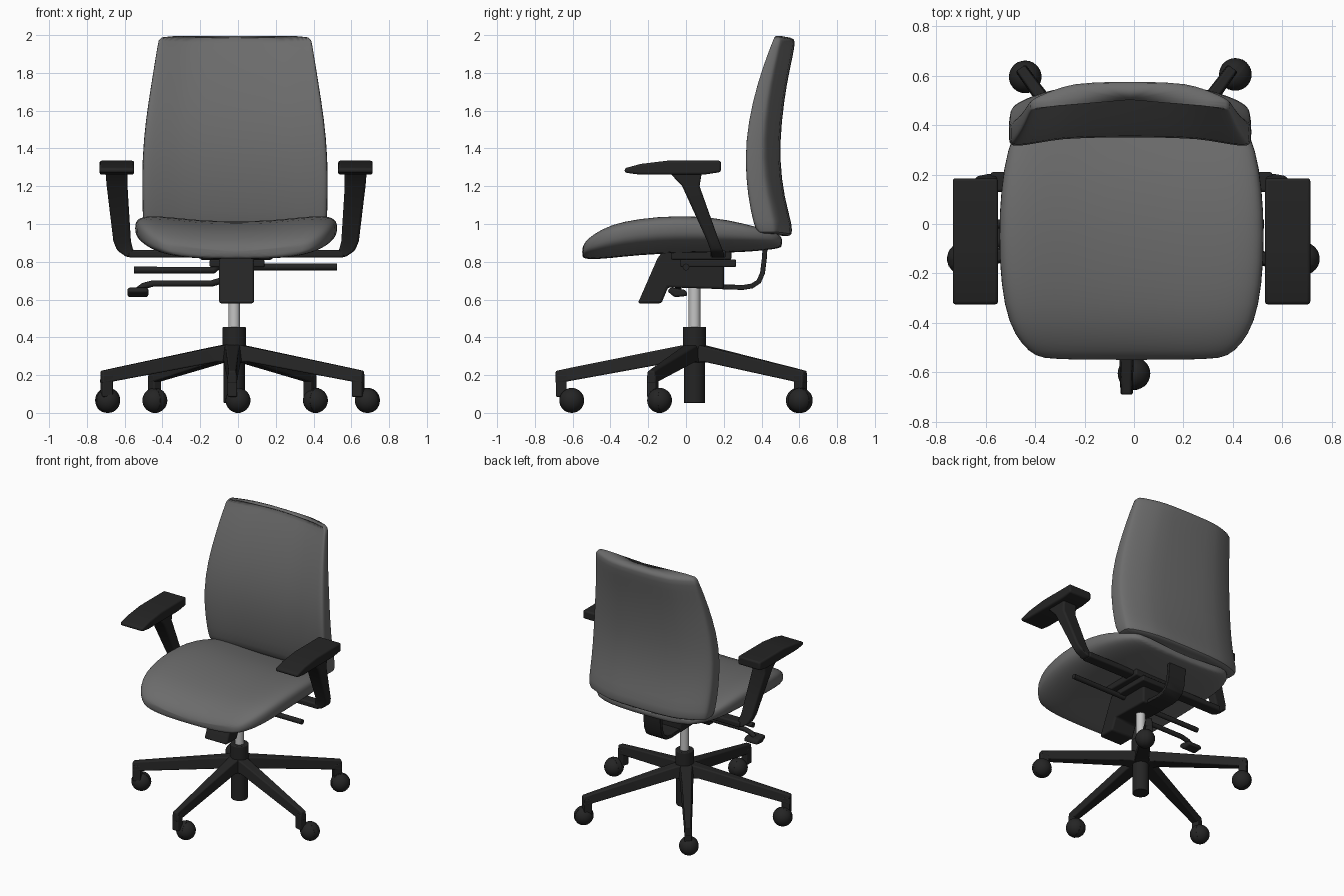
import bpy, bmesh, math
from mathutils import Matrix, Vector

if "Cube" in bpy.data.objects:
    bpy.data.objects.remove(bpy.data.objects["Cube"])


def material(name, rgb):
    m = bpy.data.materials.new(name)
    m.use_nodes = True
    m.diffuse_color = (*rgb, 1)
    m.node_tree.nodes["Principled BSDF"].inputs["Base Color"].default_value = (*rgb, 1)
    return m


FABRIC = material("grey fabric", (0.15, 0.15, 0.15))
PLASTIC = material("black plastic", (0.018, 0.018, 0.018))
STEEL = material("light steel", (0.55, 0.55, 0.55))
CX, CY = -0.02, 0.045   # column axis


def finish(bm, name, mat, bevel=0, subdiv=0, angle=35):
    bmesh.ops.recalc_face_normals(bm, faces=bm.faces)
    me = bpy.data.meshes.new(name)
    bm.to_mesh(me)
    bm.free()
    me.materials.append(mat)
    ob = bpy.data.objects.new(name, me)
    bpy.context.collection.objects.link(ob)
    if bevel:
        mod = ob.modifiers.new("Bevel", 'BEVEL')
        mod.width, mod.segments, mod.limit_method = bevel, 3, 'ANGLE'
    if subdiv:
        mod = ob.modifiers.new("Subdivision", 'SUBSURF')
        mod.levels = mod.render_levels = subdiv
    bpy.ops.object.select_all(action='DESELECT')
    ob.select_set(True)
    bpy.context.view_layer.objects.active = ob
    bpy.ops.object.shade_smooth_by_angle(angle=math.radians(angle))
    return ob


def loft(name, rings, mat, **kw):
    """Skin a list of equal-length point rings and cap both ends."""
    bm = bmesh.new()
    vs = [[bm.verts.new(p) for p in ring] for ring in rings]
    n = len(vs[0])
    for a, b in zip(vs, vs[1:]):
        for i in range(n):
            j = (i + 1) % n
            bm.faces.new((a[i], a[j], b[j], b[i]))
    bm.faces.new(vs[0])
    bm.faces.new(vs[-1])
    return finish(bm, name, mat, **kw)


def prism(name, profile, x0, x1, mat=PLASTIC, **kw):
    """Extrude a side profile of (y, z) points from x0 to x1."""
    return loft(name, [[(x, y, z) for y, z in profile] for x in (x0, x1)], mat, **kw)


def box(name, x, y, z, **kw):
    return prism(name, [(y[0], z[0]), (y[1], z[0]), (y[1], z[1]), (y[0], z[1])], *x, **kw)


def cylinder(name, x, y, z0, z1, r, mat, bevel=0):
    bm = bmesh.new()
    bmesh.ops.create_cone(bm, cap_ends=True, segments=32, radius1=r, radius2=r, depth=z1 - z0,
                          matrix=Matrix.Translation((x, y, (z0 + z1) / 2)))
    return finish(bm, name, mat, bevel=bevel)


def rod(name, points, r):
    cu = bpy.data.curves.new(name, 'CURVE')
    cu.dimensions, cu.bevel_depth, cu.bevel_resolution, cu.use_fill_caps = '3D', r, 4, True
    sp = cu.splines.new('POLY')
    sp.points.add(len(points) - 1)
    for p, co in zip(sp.points, points):
        p.co = (*co, 1)
    cu.materials.append(PLASTIC)
    bpy.context.collection.objects.link(bpy.data.objects.new(name, cu))


def oval(power, count=32):
    """Unit superellipse points."""
    pts = []
    for i in range(count):
        a = 2 * math.pi * (i + 0.5) / count
        c, s = math.cos(a), math.sin(a)
        pts.append((math.copysign(abs(c) ** (2 / power), c), math.copysign(abs(s) ** (2 / power), s)))
    return pts


# Seat cushion: cross-sections from front to rear (y, half width, top, bottom)
rings = []
for y, w, top, bot in [(-0.55, .33, .855, .825), (-.535, .39, .89, .815), (-.49, .445, .925, .812),
                       (-.4, .50, .972, .818), (-.25, .53, 1.0, .835), (-.05, .54, 1.015, .845),
                       (.15, .53, 1.005, .845), (.3, .505, .975, .85), (.42, .455, .945, .86),
                       (.49, .39, .925, .87), (.51, .34, .91, .88)]:
    mid, h = (top + bot) / 2, (top - bot) / 2
    rings.append([(-.01 + w * u, y, mid + h * v + (.05 + .03 * v) * (w * u / .53) ** 2)
                  for u, v in oval(3)])
loft("seat_cushion", rings, FABRIC, subdiv=1, angle=70)

# Backrest: cross-sections from bottom to top (z, half width, front y at the sides, thickness)
rings = []
for z, w, yf, th in [(.945, .45, .40, .07), (.952, .48, .36, .13), (1.0, .488, .335, .16),
                     (1.15, .492, .305, .145), (1.35, .492, .29, .135), (1.55, .474, .31, .125),
                     (1.75, .442, .362, .1), (1.9, .418, .417, .078), (1.98, .404, .452, .058),
                     (2.0, .395, .462, .035)]:
    rings.append([(-.016 + w * u, yf + th / 2 * (1 + v) + (.08 + .01 * v) * (1 - u * u),
                   z - .015 * (1 - u * u)) for u, v in oval(6)])
loft("backrest", rings, FABRIC, subdiv=1, angle=60)

# Armrests, mirrored left and right
pad = [(-.325, 1.272), (-.325, 1.295), (-.24, 1.318), (-.1, 1.335), (.185, 1.335),
       (.185, 1.275), (.1, 1.262), (-.25, 1.262)]
for side, s in (("left", 1), ("right", -1)):
    def mx(x):
        return -.01 + s * x
    prism(side + "_arm_pad", pad, mx(.54), mx(.723), bevel=.018)
    post = [(1.28, .575, .692, -.095, .085), (1.2, .575, .685, -.02, .072),
            (.91, .557, .65, .112, .175), (.86, .545, .63, .13, .195), (.825, .50, .58, .135, .205)]
    loft(side + "_arm_post", [[(mx(a), c, z), (mx(b), c, z), (mx(b), d, z), (mx(a), d, z)]
                              for z, a, b, c, d in post], PLASTIC, bevel=.012)
    box(side + "_arm_bar", (mx(.1), mx(.57)), (.13, .21), (.822, .862), bevel=.01)

# Tilt mechanism under the seat
prism("tilt_housing", [(-.255, .58), (-.13, .58), (-.095, .665), (.2, .655), (.2, .84),
                       (0, .865), (-.115, .865), (-.15, .82)], -.1, .085, bevel=.012)
box("seat_carrier", (-.2, .18), (-.08, .24), (.81, .86), bevel=.01)
box("tilt_plate", (-.15, .14), (-.03, .265), (.772, .812), bevel=.008)

# Bent bar that carries the backrest
path = [Vector(p) for p in [(.18, .668), (.3, .664), (.35, .672), (.385, .695), (.405, .74),
                            (.415, .82), (.42, .9), (.46, 1.02)]]
outer, inner = [], []
for i, p in enumerate(path):
    t = (path[min(i + 1, len(path) - 1)] - path[max(i - 1, 0)]).normalized()
    n = Vector((t.y, -t.x)) * .013
    outer.append(p + n)
    inner.append(p - n)
prism("back_support_bar", outer + inner[::-1], CX - .07, CX + .07, bevel=.004)

# Adjustment levers
rod("upper_right_lever", [(-.09, .0, .79), (-.13, .0, .756), (-.55, .0, .756)], .018)
rod("lower_right_lever", [(-.09, -.04, .70), (-.14, -.04, .685), (-.45, -.04, .685),
                          (-.5, -.04, .672), (-.53, -.04, .65)], .017)
rod("left_lever", [(.08, .0, .772), (.525, .0, .772)], .018)
prism("lever_paddle", [(-.1, .645), (-.08, .665), (.0, .65), (.01, .62), (-.06, .612)],
      -.585, -.475, bevel=.012)

# Gas lift column
cylinder("gas_piston", CX, CY, .44, .68, .031, STEEL)
cylinder("hub_collar", CX, CY, .32, .455, .062, PLASTIC, .006)
cylinder("lower_tube", CX, CY, .052, .34, .056, PLASTIC, .004)

# Star base with five legs and casters
legs = [(.02, .055, .265, .365), (.1, .047, .27, .35), (.66, .027, .168, .237), (.73, .026, .155, .222)]
casters = [(0, -.605), (.685, -.14), (.41, .605), (-.44, .595), (-.69, -.14)]
for i, (x, y) in enumerate(casters):
    ang = math.radians(-90 + 72 * i)
    place = Matrix.Translation((-.03, .04, 0)) @ Matrix.Rotation(ang, 4, 'Z')
    leg = loft(f"base_leg_{i + 1}", [[(r, -w, a), (r, w, a), (r, w * .75, b), (r, -w * .75, b)]
                                     for r, w, a, b in legs], PLASTIC, bevel=.008)
    stem = box(f"caster_stem_{i + 1}", (.672, .728), (-.025, .025), (.085, .2), bevel=.006)
    leg.matrix_world = stem.matrix_world = place
    turn = Matrix.Translation((x, y, .066)) @ Matrix.Rotation(ang, 4, 'Z')
    bm = bmesh.new()
    bmesh.ops.create_uvsphere(bm, u_segments=28, v_segments=16, radius=.066)
    finish(bm, f"caster_wheel_{i + 1}", PLASTIC).matrix_world = turn
    bm = bmesh.new()
    bmesh.ops.create_cone(bm, cap_ends=True, segments=28, radius1=.066, radius2=.066, depth=.024,
                          matrix=Matrix.Rotation(math.pi / 2, 4, 'X'))
    finish(bm, f"caster_ridge_{i + 1}", PLASTIC).matrix_world = turn
